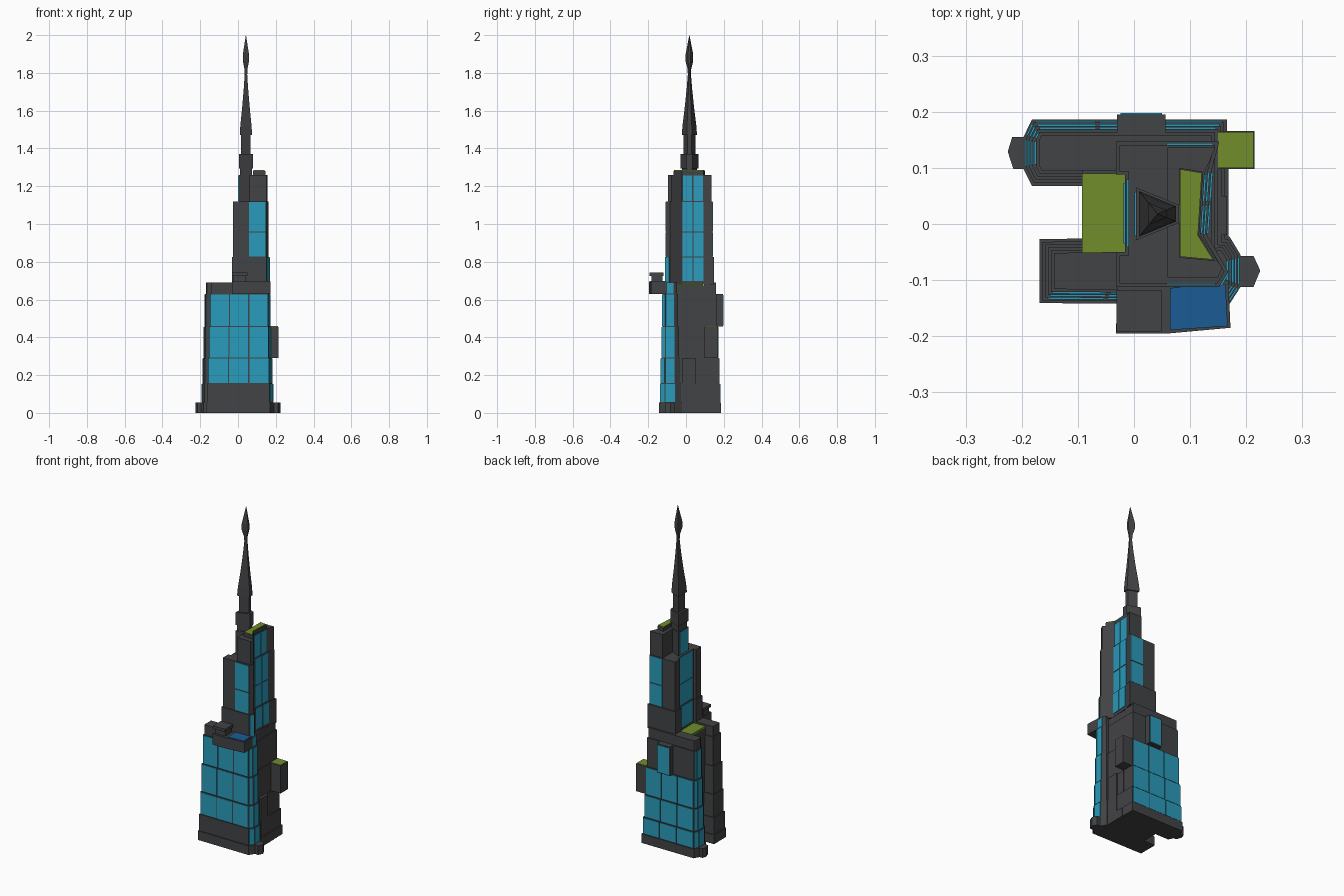
import bpy, bmesh
from mathutils import Vector

if "Cube" in bpy.data.objects:
    bpy.data.objects.remove(bpy.data.objects["Cube"])


def material(name, rgb):
    m = bpy.data.materials.new(name)
    m.diffuse_color = (*rgb, 1)
    m.use_nodes = True
    m.node_tree.nodes["Principled BSDF"].inputs["Base Color"].default_value = m.diffuse_color
    return m


DARK = material("dark_stone", (0.055, 0.056, 0.06))
GLASS = material("glass_blue", (0.023, 0.33, 0.5))
GREEN = material("roof_green", (0.16, 0.27, 0.024))
WATER = material("pool_water", (0.011, 0.107, 0.3))


def loft(name, rings, mat=DARK):
    """Closed solid through stacked rings of 3D points."""
    bm = bmesh.new()
    rows = [[bm.verts.new(p) for p in r] for r in rings]
    n = len(rows[0])
    for a, b in zip(rows, rows[1:]):
        for i in range(n):
            j = (i + 1) % n
            bm.faces.new((a[i], a[j], b[j], b[i]))
    bm.faces.new(rows[0][::-1])
    bm.faces.new(rows[-1])
    bmesh.ops.recalc_face_normals(bm, faces=bm.faces)
    mesh = bpy.data.meshes.new(name)
    bm.to_mesh(mesh)
    bm.free()
    mesh.materials.append(mat)
    ob = bpy.data.objects.new(name, mesh)
    bpy.context.collection.objects.link(ob)
    return ob


def prism(name, pts, z0, z1, mat=DARK):
    return loft(name, [[(x, y, z) for x, y in pts] for z in (z0, z1)], mat)


def box(name, x0, x1, y0, y1, z0, z1, mat=DARK):
    return prism(name, [(x0, y0), (x1, y0), (x1, y1), (x0, y1)], z0, z1, mat)


def inset(pts, d):
    """Mitred inward offset of a counter-clockwise outline."""
    if d == 0:
        return pts
    P = [Vector(p) for p in pts]
    out = []
    for i, p in enumerate(P):
        e1 = (p - P[i - 1]).normalized()
        e2 = (P[(i + 1) % len(P)] - p).normalized()
        n1, n2 = Vector((-e1.y, e1.x)), Vector((-e2.y, e2.x))
        out.append(tuple(p + (n1 + n2) * (d / (1 + n1.dot(n2)))))
    return out


def panes(name, p, q, z0, z1, cols=1, edge=0.003):
    """Glass panels along the wall p to q, with thin gaps between."""
    p, q = Vector(p), Vector(q)
    u = (q - p).normalized()
    out = Vector((u.y, -u.x)) * 0.003
    step = (q - p).length / cols
    for c in range(cols):
        a = p + u * (c * step + edge)
        b = p + u * ((c + 1) * step - edge)
        prism(f"{name}_{c + 1}", [a + out, b + out, b - out, a - out],
              z0 + 0.003, z1 - 0.003, GLASS)


# Lower tiers: two pointed wings joined by a spine, stepping in as they rise
FRONT = [(-0.168, -0.141), (0.17, -0.143), (0.19, -0.112),
         (0.19, -0.055), (0.17, -0.022), (-0.168, -0.027)]
BACK = [(-0.182, 0.068), (0.166, 0.068), (0.166, 0.186),
        (-0.182, 0.186), (-0.197, 0.155), (-0.197, 0.098)]
LEVELS = [0, 0.055, 0.155, 0.29, 0.457, 0.63, 0.69]
for i, (z0, z1) in enumerate(zip(LEVELS, LEVELS[1:])):
    f, b = inset(FRONT, 0.005 * i), inset(BACK, 0.0055 * i)
    prism(f"front_wing_{i}", f, z0, z1)
    prism(f"back_wing_{i}", b, z0, z1)
    box(f"spine_{i}", -0.093, 0.168 - 0.006 * i, -0.06, 0.1, z0, min(z1, 0.675))
    if 2 <= i <= 4:
        panes(f"front_glass_{i}", f[0], f[1], z0, z1, 3)
    if 1 <= i <= 3:
        panes(f"back_glass_{i}", b[2], b[3], z0, z1, 3)
    if i >= 1:
        panes(f"right_corner_glass_{i}", f[1], f[2], z0, z1)
        panes(f"right_end_glass_{i}", f[2], f[3], z0, z1)
    if 1 <= i <= 4:
        panes(f"left_corner_glass_{i}", b[3], b[4], z0, z1)
        panes(f"left_end_glass_{i}", b[4], b[5], z0, z1)

# Ground-level bays at the wing tips and the right-hand porch
prism("right_base_bay", [(0.18, -0.112), (0.213, -0.112), (0.225, -0.083),
                         (0.213, -0.057), (0.18, -0.057)], 0, 0.055)
prism("left_base_bay", [(-0.18, 0.098), (-0.18, 0.155), (-0.217, 0.155),
                        (-0.225, 0.129), (-0.215, 0.098)], 0, 0.055)
box("right_porch", 0.13, 0.166, -0.02, 0.05, 0.05, 0.29)

# Garden between the wings
box("terrace_garden", -0.093, -0.014, -0.052, 0.09, 0.67, 0.68, GREEN)

# Upper tower tiers with a notch on the left and a recess on the right
TOWER = [(-0.032, -0.112), (0.152, -0.112), (0.168, -0.085), (0.130, -0.02),
         (0.138, 0.095), (0.152, 0.147), (-0.032, 0.147), (-0.032, 0.088),
         (-0.016, 0.088), (-0.016, -0.05), (-0.032, -0.05)]
TOP = [(0.06, -0.095), (0.15, -0.095), (0.157, -0.078), (0.119, -0.02),
       (0.126, 0.092), (0.145, 0.136), (0.06, 0.136)]
MID = inset(TOWER, 0.006)
prism("tower_lower", TOWER, 0.68, 0.825)
prism("tower_middle", MID, 0.825, 1.12)
prism("tower_top", TOP, 1.12, 1.26)
panes("tower_corner_glass", TOWER[1], TOWER[2], 0.69, 0.825)
for k, (o, z0, z1) in enumerate([(TOWER, 0.695, 0.825), (MID, 0.825, 0.957),
                                 (MID, 0.957, 1.12), (TOP, 1.12, 1.26)]):
    panes(f"recess_glass_{k}", o[3], o[4], z0, z1, 2)
    if k < 3:
        panes(f"notch_glass_{k}", o[8], o[9], z0, z1, 1, 0.015)
    if k in (1, 2):
        panes(f"tower_front_glass_{k}", (0.055, o[0][1]), o[1], z0, z1)
        panes(f"tower_back_glass_{k}", o[5], (0.055, o[5][1]), z0, z1)

# Roof garden on the tower
ROOF = [(0.08, -0.06), (0.145, -0.066), (0.116, -0.02), (0.123, 0.093), (0.08, 0.10)]
prism("roof_parapet", ROOF, 1.25, 1.28)
prism("roof_garden", inset(ROOF, 0.002), 1.27, 1.285, GREEN)

# Wedge-shaped core and spire
CORE = [(-0.038, -0.047), (0.038, -0.016), (0.038, 0.016), (-0.038, 0.047)]


def wedge(s, z):
    return [(0.042 + x * s, 0.018 + y * s, z) for x, y in CORE]


loft("core", [wedge(1, 0.68), wedge(1, 1.26), wedge(0.85, 1.26), wedge(0.85, 1.3)])
panes("core_glass", wedge(1, 0)[3][:2], wedge(1, 0)[0][:2], 1.12, 1.26, 1, 0.008)
loft("core_crown", [wedge(1, 1.295), wedge(1, 1.37)])
loft("spire", [wedge(s, z) for z, s in [
    (1.36, 0.66), (1.47, 0.66), (1.47, 0.86), (1.52, 0.78), (1.62, 0.52), (1.72, 0.3),
    (1.79, 0.18), (1.82, 0.2), (1.86, 0.42), (1.9, 0.42), (2.0, 0.01)]])

# Front balcony with pool and small pavilion
prism("front_balcony", [(-0.032, -0.195), (0.062, -0.195), (0.172, -0.185),
                        (0.168, -0.1), (-0.03, -0.1)], 0.63, 0.695)
prism("pool", [(0.064, -0.189), (0.167, -0.182), (0.163, -0.107), (0.064, -0.114)],
      0.69, 0.699, WATER)
box("pavilion", -0.026, 0.043, -0.182, -0.125, 0.69, 0.725)
box("pavilion_roof", -0.031, 0.049, -0.192, -0.118, 0.725, 0.742)

# Right-hand box with planted roof
box("side_bay", 0.13, 0.215, 0.098, 0.166, 0.29, 0.455)
box("side_bay_garden", 0.15, 0.213, 0.1, 0.164, 0.45, 0.459, GREEN)

# Glazed bay on the back
box("back_bay", -0.03, 0.056, 0.13, 0.195, 0.457, 0.63)
panes("back_bay_glass", (0.056, 0.195), (-0.03, 0.195), 0.46, 0.627, 1, 0.006)
